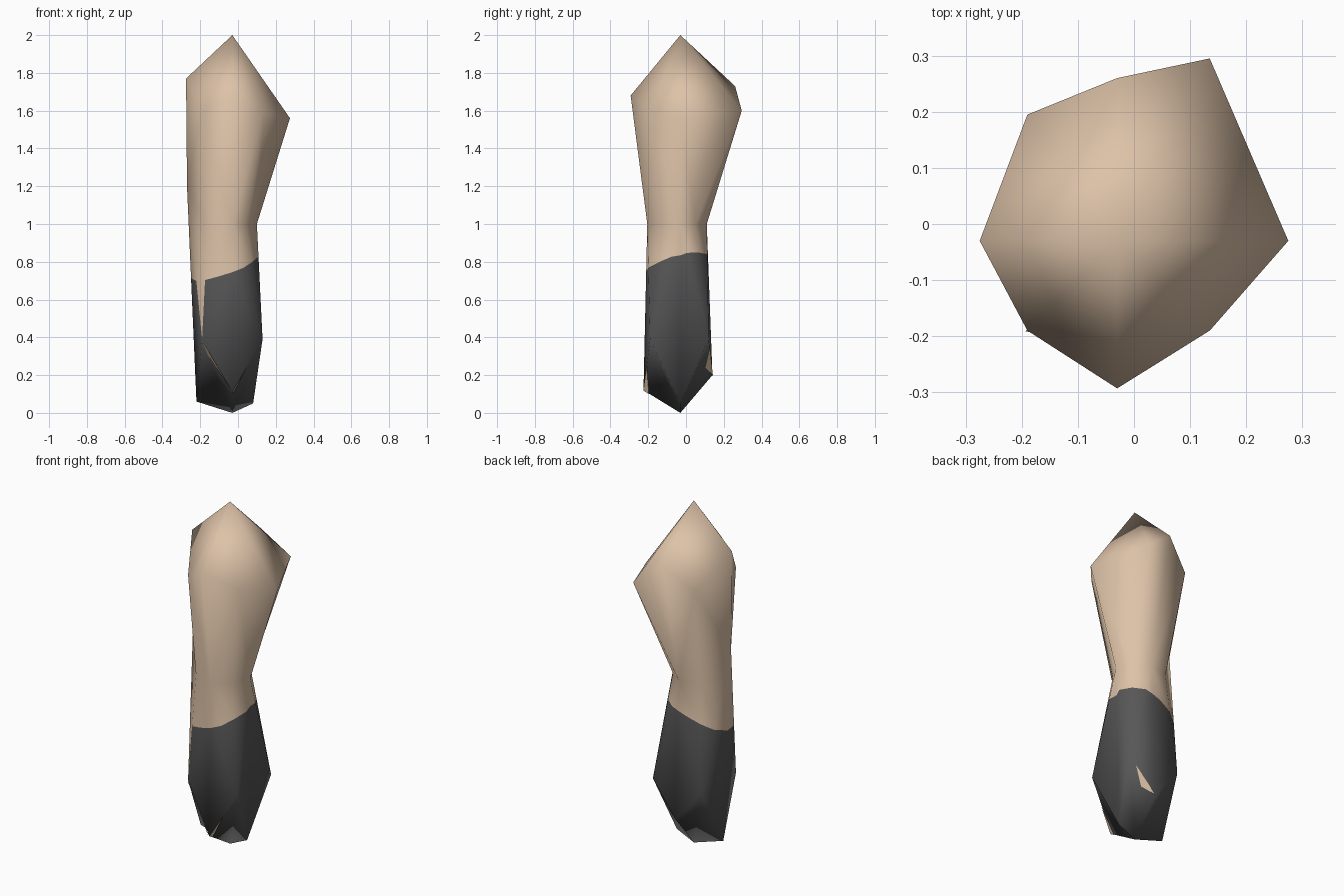
import bpy, bmesh
from mathutils import Vector

if "Cube" in bpy.data.objects:
    bpy.data.objects.remove(bpy.data.objects["Cube"])

C = -0.03  # limb axis in x and y


def material(name, rgb):
    m = bpy.data.materials.new(name)
    m.diffuse_color = (*rgb, 1)
    m.use_nodes = True
    m.node_tree.nodes["Principled BSDF"].inputs["Base Color"].default_value = m.diffuse_color
    return m


skin = material("tan skin", (0.72, 0.54, 0.39))
dark = material("dark grey", (0.095, 0.095, 0.095))

# Rings of eight points, counter-clockwise from +x, every 45 degrees
upper = [(.275, C, 1.56), (.135, .295, 1.6), (C, .26, 1.73), (-.19, .195, 1.59),
         (-.275, C, 1.77), (-.19, -.19, 1.59), (C, -.293, 1.68), (.135, -.19, 1.59)]
middle = [(.10, C, 1.0), (.05, .05, 1.0), (C, .11, 1.0), (-.15, .08, 1.0),
          (-.27, C, 1.2), (-.16, -.16, 1.0), (C, -.205, 1.0), (.05, -.115, 1.0)]
lower = [(.08, C, .05), (.13, .12, .39), (C, .14, .2), (-.19, .13, .39),
         (-.22, C, .06), (-.19, -.19, .39), (C, -.225, .12), (.13, -.19, .39)]
pole = Vector((C, C, 0))


def finish(bm, name):
    me = bpy.data.meshes.new(name)
    bm.to_mesh(me)
    bm.free()
    for m in (skin, dark):
        me.materials.append(m)
    ob = bpy.data.objects.new(name, me)
    bpy.context.collection.objects.link(ob)
    return ob


# Limb: fan on top, two bands of sides, fan below
bm = bmesh.new()
keep = bm.faces.layers.int.new("keep_skin")
rings = [[bm.verts.new(p) for p in r] for r in (upper, middle, lower)]
top = bm.verts.new((C, C, 2.0))
bottom = bm.verts.new(pole)
U, M, L = rings
for i in range(8):
    j = (i + 1) % 8
    bm.faces.new((U[i], U[j], top))
    bm.faces.new((L[j], L[i], bottom))
    bm.faces.new((M[i], M[j], U[j], U[i]))
    if i == 4:  # bare skin strip on the front left
        bm.faces.new((M[4], L[5], M[5]))[keep] = 1
        bm.faces.new((M[4], L[4], L[5]))
    else:
        bm.faces.new((L[i], L[j], M[j], M[i]))
bmesh.ops.triangulate(bm, faces=[f for f in bm.faces if len(f.verts) > 3])

# Dark lower covering, cut along a slanted plane
co = Vector((C, C, .79))
no = Vector((-.35, -.25, 1)).normalized()
bmesh.ops.bisect_plane(bm, geom=bm.verts[:] + bm.edges[:] + bm.faces[:],
                       plane_co=co, plane_no=no)
for f in bm.faces:
    f.smooth = True
    below = (f.calc_center_median() - co).dot(no) < 0
    f.material_index = 1 if below and not f[keep] else 0
bmesh.ops.recalc_face_normals(bm, faces=bm.faces[:])
finish(bm, "limb")

# Small bare patches on the underside, thin plates on the flat fan faces
V = [Vector(p) for p in lower]
bm = bmesh.new()
for tri in ((V[5], V[6], V[5].lerp(pole, .22)),
            (V[6], V[6].lerp(V[7], .5), V[6].lerp(pole, .15)),
            (V[2], V[2].lerp(V[1], .75), V[2].lerp(V[1], .5).lerp(pole, .18))):
    n = (tri[1] - tri[0]).cross(tri[2] - tri[0]).normalized()
    if n.z > 0:
        n = -n
    f = bm.faces.new([bm.verts.new(p + n * .004) for p in tri])
    f.normal_update()
    if f.normal.dot(n) < 0:
        f.normal_flip()
finish(bm, "skin_patches")
